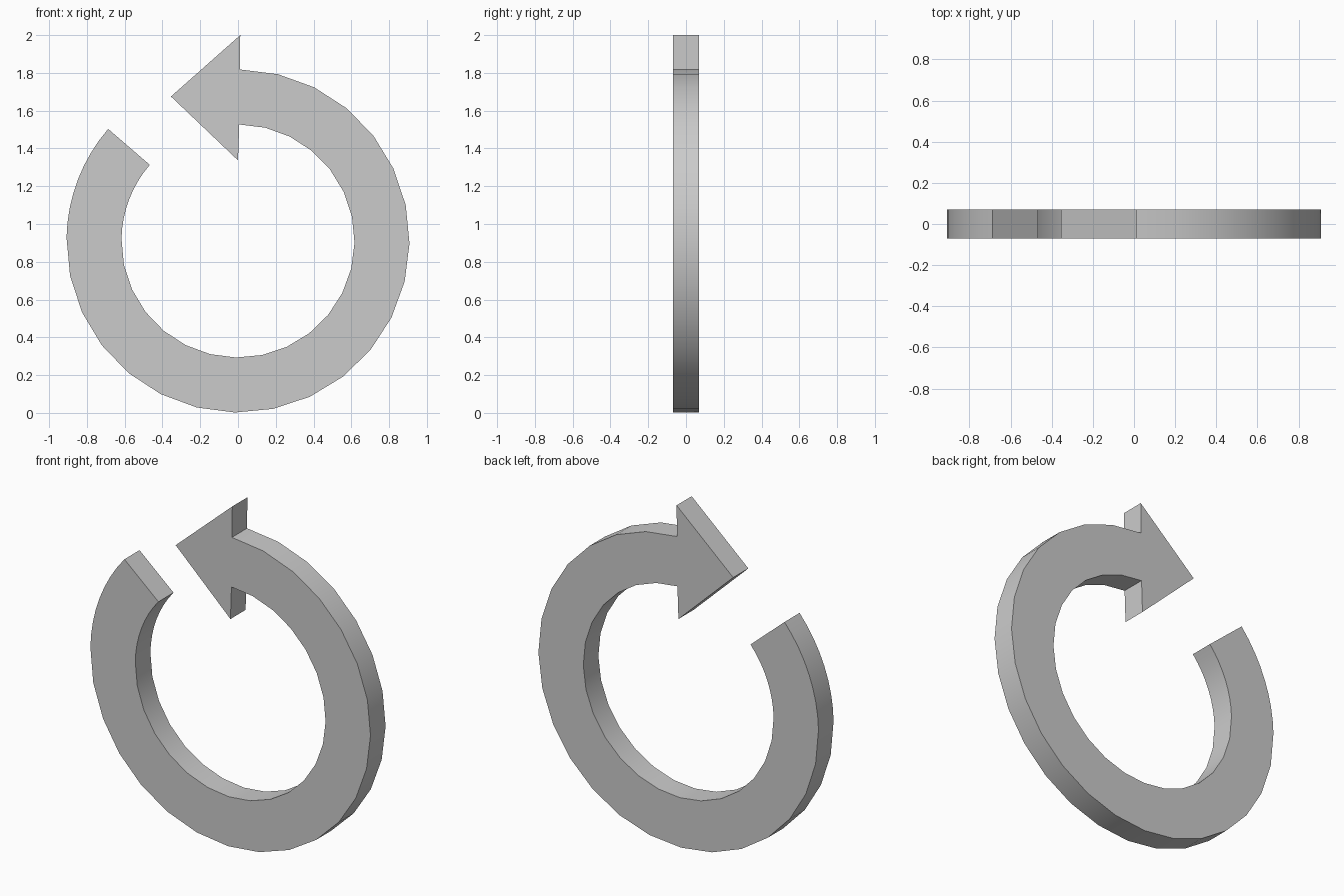
import bpy, bmesh, math

if "Cube" in bpy.data.objects:
    bpy.data.objects.remove(bpy.data.objects["Cube"])

CZ, R_OUT, R_IN, HALF = 0.91, 0.908, 0.617, 0.07

# Angles run clockwise from the arrow head; the tail end is more finely divided
START, MID, END = 89.4, -181.2, -220.8
angles = [START + (MID - START) * i / 21 for i in range(22)]
angles += [MID + (END - MID) * i / 8 for i in range(1, 9)]

bm = bmesh.new()


def point(x, z):
    return bm.verts.new((x, -HALF, z))


def polar(r, deg):
    a = math.radians(deg)
    return point(r * math.cos(a), CZ + r * math.sin(a))


# Ring band
outer = [polar(R_OUT, a) for a in angles]
inner = [polar(R_IN, a) for a in angles]
for i in range(len(angles) - 1):
    bm.faces.new((outer[i], outer[i + 1], inner[i + 1], inner[i]))

# Arrow head, joined to the start of the band
head = [point(0.012, 2.0), point(-0.355, 1.675), point(0.0, 1.337)]
bm.faces.new(head + [inner[0], outer[0]])

# Thickness
ext = bmesh.ops.extrude_face_region(bm, geom=bm.faces[:], use_keep_orig=True)
for v in ext["geom"]:
    if isinstance(v, bmesh.types.BMVert):
        v.co.y = HALF
bmesh.ops.recalc_face_normals(bm, faces=bm.faces[:])

mesh = bpy.data.meshes.new("circular_arrow")
bm.to_mesh(mesh)
bm.free()
obj = bpy.data.objects.new("circular_arrow", mesh)
bpy.context.collection.objects.link(obj)
bpy.context.view_layer.objects.active = obj
obj.select_set(True)
bpy.ops.object.shade_smooth_by_angle(angle=math.radians(30))
